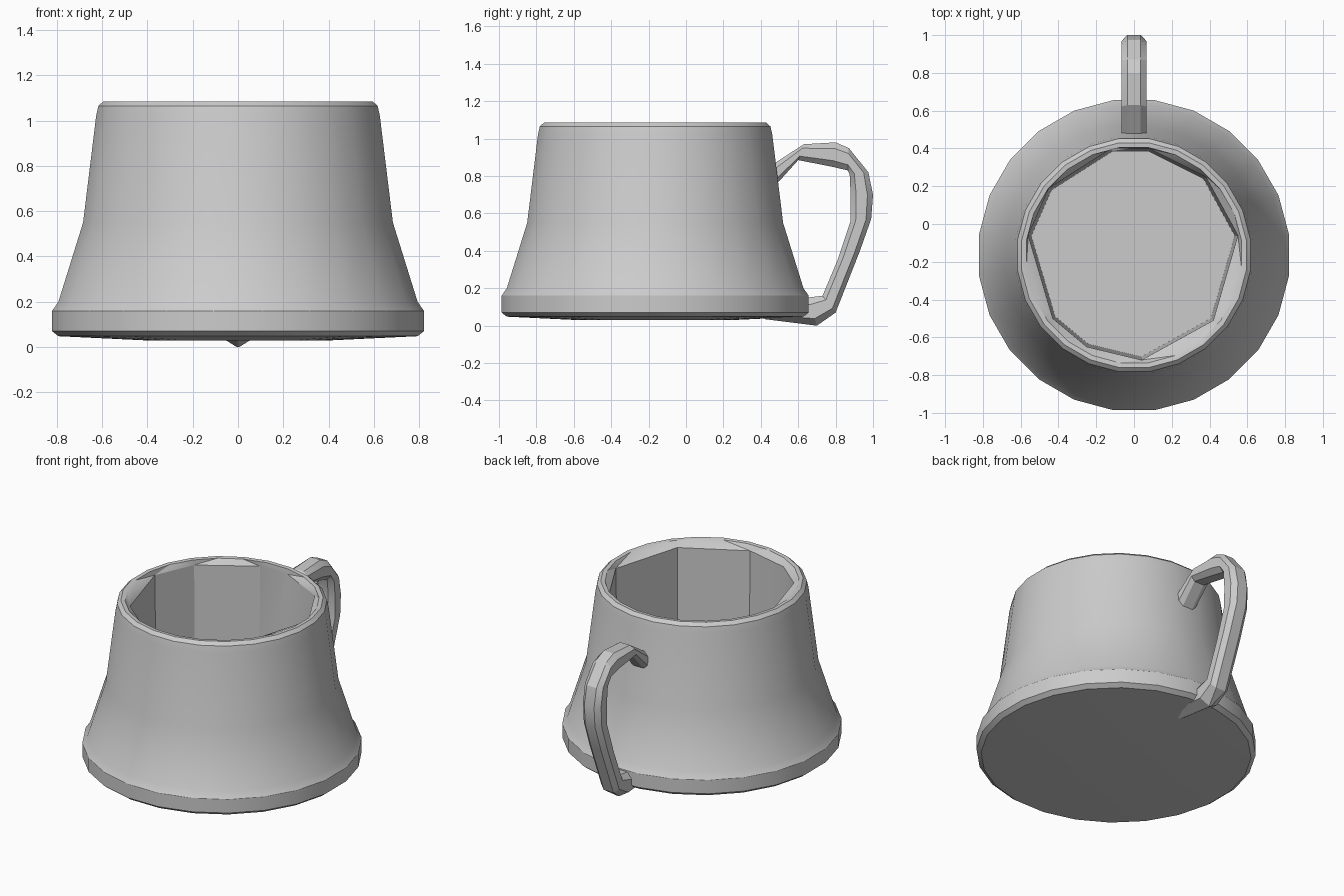
import bpy, bmesh, math

cube = bpy.data.objects.get("Cube")
if cube:
    bpy.data.objects.remove(cube)

CY = -0.165   # cup axis in y
SIDES = 24

grey = bpy.data.materials.new("plain grey")
grey.use_nodes = True
colour = (0.6, 0.6, 0.6, 1)
grey.diffuse_color = colour
grey.node_tree.nodes["Principled BSDF"].inputs["Base Color"].default_value = colour


def finish(bm, name, angle):
    bmesh.ops.recalc_face_normals(bm, faces=bm.faces[:])
    mesh = bpy.data.meshes.new(name)
    bm.to_mesh(mesh)
    bm.free()
    mesh.materials.append(grey)
    obj = bpy.data.objects.new(name, mesh)
    bpy.context.collection.objects.link(obj)
    bpy.ops.object.select_all(action='DESELECT')
    obj.select_set(True)
    bpy.context.view_layer.objects.active = obj
    bpy.ops.object.shade_smooth_by_angle(angle=math.radians(angle))
    return obj


def loop_edges(bm, ring):
    out = []
    for a, b in zip(ring, ring[1:] + ring[:1]):
        out.append(bm.edges.get((a, b)) or bm.edges.new((a, b)))
    return out


def skin(bm, rings):
    for lower, upper in zip(rings, rings[1:]):
        n = len(lower)
        for i in range(n):
            j = (i + 1) % n
            bm.faces.new((lower[i], lower[j], upper[j], upper[i]))


# Cup: flared outer shell, rounded foot and lip
bm = bmesh.new()
profile = [(0.42, 0.03), (0.80, 0.048), (0.828, 0.07), (0.828, 0.16),
           (0.80, 0.2), (0.69, 0.55), (0.632, 1.02), (0.622, 1.065),
           (0.60, 1.085), (0.575, 1.083)]
shell = []
for r, z in profile:
    ring = []
    for i in range(SIDES):
        a = math.tau * (i + 0.5) / SIDES
        ring.append(bm.verts.new((r * math.cos(a), CY + r * math.sin(a), z)))
    shell.append(ring)
skin(bm, shell)
bm.faces.new(shell[0][::-1])

# Faceted hollow inside the cup
opening = [(0.55, -0.06), (0.38, 0.25), (0.08, 0.40), (-0.12, 0.40),
           (-0.45, 0.19), (-0.56, -0.06), (-0.43, -0.50), (-0.25, -0.65),
           (0.04, -0.72), (0.42, -0.51)]
hollow = []
for scale, z in [(1.0, 1.05), (0.97, 0.12)]:
    hollow.append([bm.verts.new((x * scale, CY + (y - CY) * scale, z))
                   for x, y in opening])
skin(bm, hollow)
bm.faces.new(hollow[1])
bmesh.ops.bridge_loops(bm, edges=loop_edges(bm, shell[-1]) + loop_edges(bm, hollow[0]))
finish(bm, "cup_body", 28)

# Handle: chamfered sections, each with an outer and an inner (y, z) point
sections = [((0.46, 0.86), (0.46, 0.73)), ((0.63, 0.97), (0.60, 0.885)),
            ((0.80, 0.98), (0.78, 0.85)), ((0.87, 0.95), (0.865, 0.83)),
            ((0.975, 0.82), (0.875, 0.81)), ((1.0, 0.70), (0.88, 0.70)),
            ((0.99, 0.57), (0.88, 0.56)), ((0.93, 0.40), (0.81, 0.35)),
            ((0.80, 0.07), (0.73, 0.16)), ((0.70, 0.0), (0.65, 0.15)),
            ((0.42, 0.035), (0.45, 0.13))]
half_section = [(0.035, 0.0), (0.065, 0.25), (0.065, 0.75), (0.035, 1.0)]
outline = half_section + [(-x, t) for x, t in reversed(half_section)]
bm = bmesh.new()
rings = []
for k, (outer, inner) in enumerate(sections):
    # the foot narrows to a keel underneath
    keel = 0.15 if k >= len(sections) - 2 else 1.0
    ring = []
    for x, t in outline:
        y = outer[0] + (inner[0] - outer[0]) * t
        z = outer[1] + (inner[1] - outer[1]) * t
        ring.append(bm.verts.new((x * (keel if t == 0 else 1), y, z)))
    rings.append(ring)
skin(bm, rings)
bm.faces.new(rings[0])
bm.faces.new(rings[-1])
finish(bm, "handle", 25)
